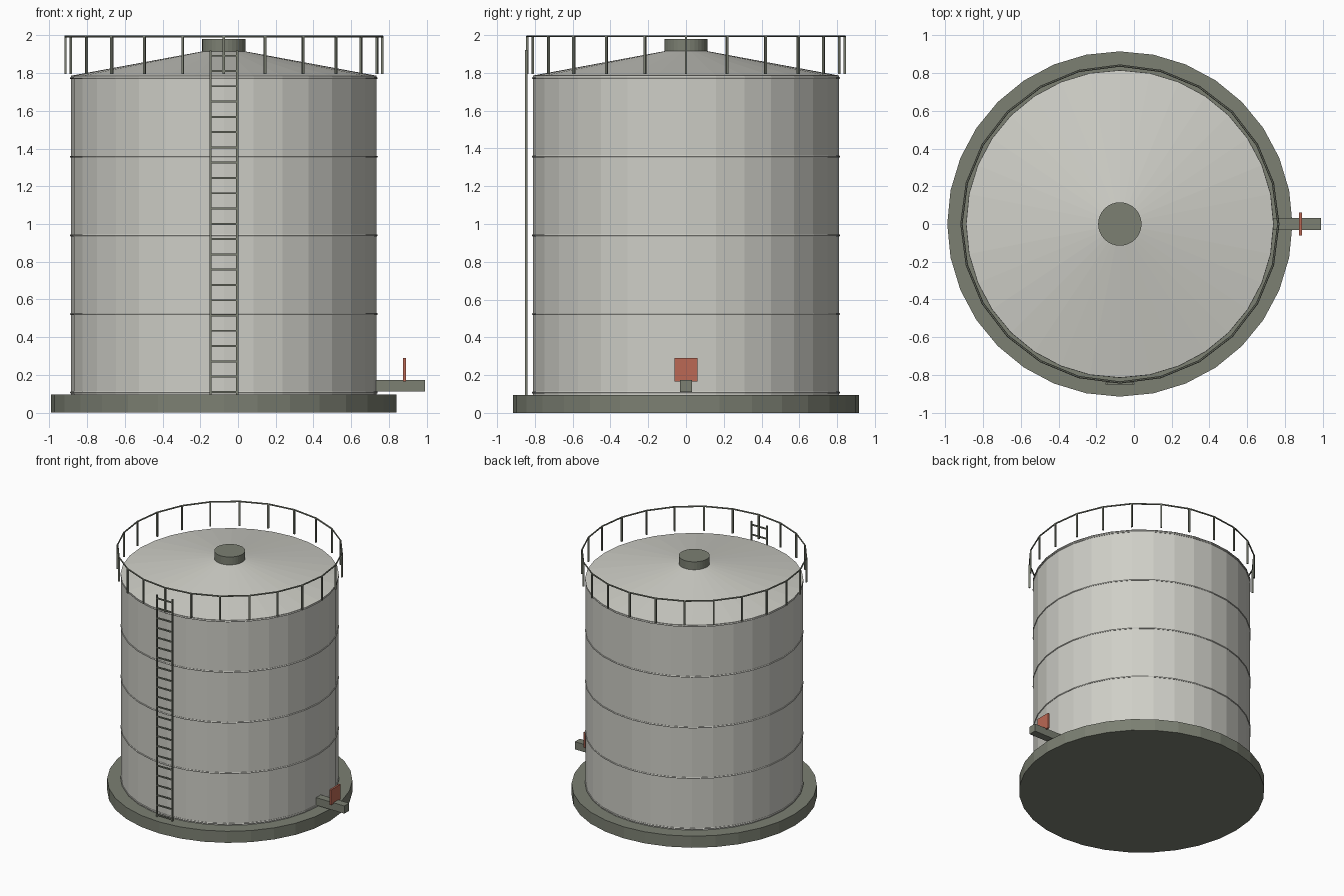
import bpy, math

if "Cube" in bpy.data.objects:
    bpy.data.objects.remove(bpy.data.objects["Cube"])

CX = -0.075      # tank axis
SIDES = 32


def mat(name, rgb):
    m = bpy.data.materials.new(name)
    m.diffuse_color = (*rgb, 1)
    m.use_nodes = True
    m.node_tree.nodes["Principled BSDF"].inputs["Base Color"].default_value = m.diffuse_color
    return m


PAINT = mat("pale_grey_paint", (0.62, 0.62, 0.57))
METAL = mat("grey_green_metal", (0.20, 0.215, 0.17))
RED = mat("valve_red", (0.50, 0.14, 0.09))


def finish(name, m):
    o = bpy.context.object
    o.name = name
    o.data.materials.append(m)
    return o


def drum(name, m, r, z0, z1, r2=None, sides=SIDES):
    bpy.ops.mesh.primitive_cone_add(vertices=sides, radius1=r, radius2=r if r2 is None else r2,
                                    depth=z1 - z0, location=(CX, 0, (z0 + z1) / 2))
    return finish(name, m)


def box(name, m, lo, hi, rot=0):
    bpy.ops.mesh.primitive_cube_add(size=1, location=[(a + b) / 2 for a, b in zip(lo, hi)],
                                    rotation=(0, 0, rot))
    bpy.context.object.scale = [b - a for a, b in zip(lo, hi)]
    return finish(name, m)


def ring(name, m, r, thick, z, sides):
    bpy.ops.mesh.primitive_torus_add(major_segments=sides, minor_segments=6, major_radius=r,
                                     minor_radius=thick, location=(CX, 0, z))
    return finish(name, m)


# Base slab, shell, conical roof and vent cap
drum("base_slab", METAL, 0.915, 0, 0.095)
drum("tank_shell", PAINT, 0.81, 0.095, 1.785)
drum("roof_cone", PAINT, 0.815, 1.785, 1.936, r2=0)
drum("vent_cap", METAL, 0.115, 1.91, 1.98)

# Seam bands around the shell
for i in range(5):
    ring(f"seam_band_{i}", PAINT, 0.81, 0.006, 0.107 + i * 0.4165, SIDES)

# Guard rail with posts
ring("guard_rail", METAL, 0.84, 0.006, 1.994, 24)
for i in range(24):
    a = i * math.tau / 24
    x, y = CX + 0.84 * math.cos(a), 0.84 * math.sin(a)
    box(f"rail_post_{i}", METAL, (x - 0.006, y - 0.006, 1.795), (x + 0.006, y + 0.006, 1.995), a)

# Ladder on the front
for s in (-1, 1):
    x = CX + s * 0.071
    box(f"ladder_side_{s}", METAL, (x - 0.006, -0.852, 0.095), (x + 0.006, -0.84, 1.92))
for i in range(23):
    z = 0.11 + i * 0.081
    box(f"ladder_rung_{i}", METAL, (CX - 0.071, -0.851, z - 0.005), (CX + 0.071, -0.841, z + 0.005))

# Outlet pipe and valve plate
box("outlet_pipe", METAL, (0.70, -0.031, 0.111), (0.99, 0.031, 0.174))
box("valve_plate", RED, (0.875, -0.062, 0.165), (0.89, 0.062, 0.29))
